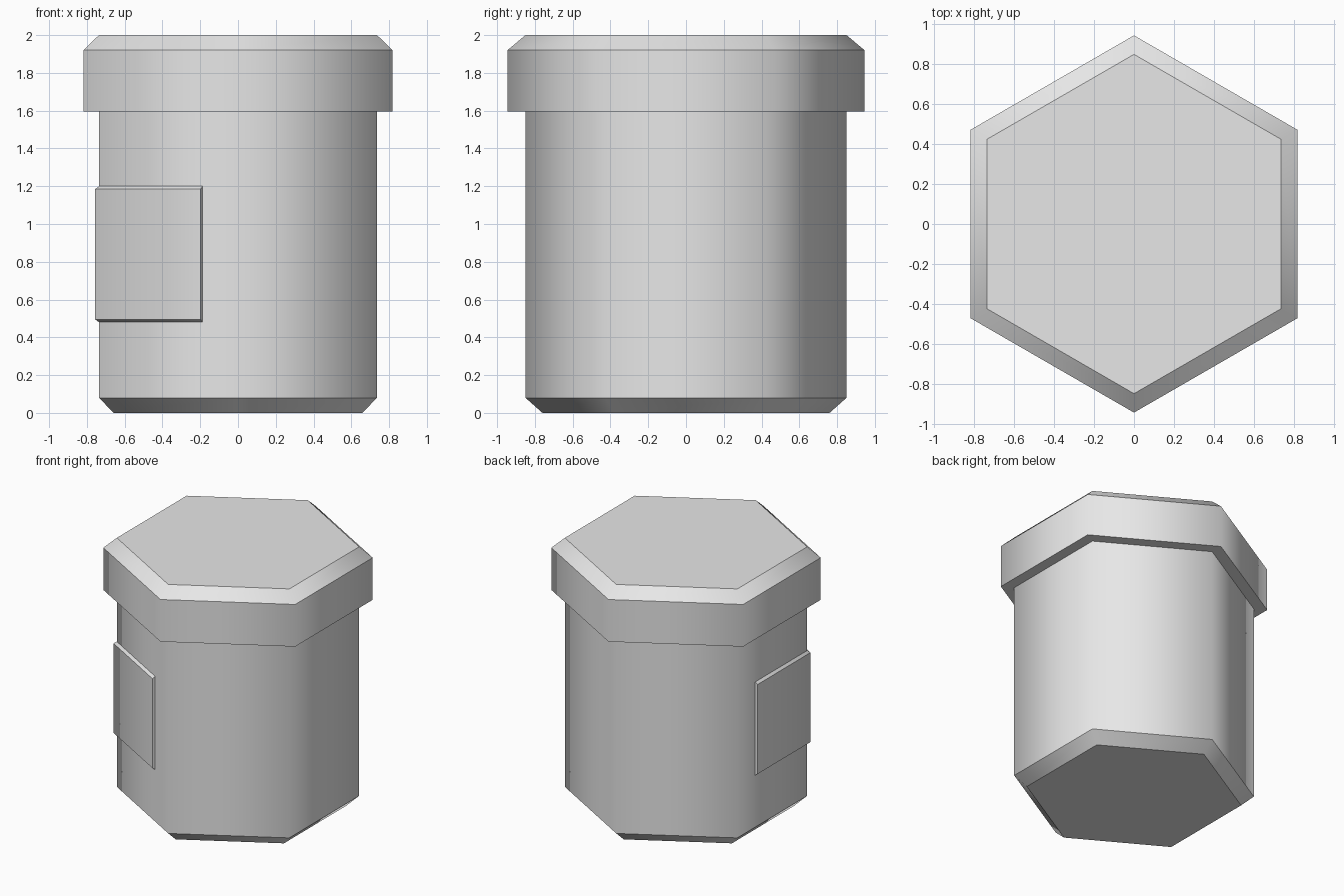
import bpy
import bmesh
from math import cos, sin, radians
from mathutils import Vector

# Remove the default cube
cube = bpy.data.objects.get("Cube")
if cube:
    bpy.data.objects.remove(cube, do_unlink=True)

# Single plain grey material
GREY = (0.8, 0.8, 0.8, 1.0)
grey = bpy.data.materials.new("light grey")
grey.use_nodes = True
grey.diffuse_color = GREY
grey.node_tree.nodes["Principled BSDF"].inputs["Base Color"].default_value = GREY


def corner(radius, degrees, z=0.0):
    return Vector((radius * cos(radians(degrees)), radius * sin(radians(degrees)), z))


def finish(name, bm):
    """Smooth shade (marked edges stay crisp) and add to the scene."""
    for face in bm.faces:
        face.smooth = True
    mesh = bpy.data.meshes.new(name)
    bm.to_mesh(mesh)
    bm.free()
    mesh.materials.append(grey)
    obj = bpy.data.objects.new(name, mesh)
    bpy.context.scene.collection.objects.link(obj)
    return obj


def hex_lathe(name, profile, cap_bottom=False, cap_top=False):
    """Hexagonal shell through (radius, z) rings, with crisp ring edges."""
    bm = bmesh.new()
    rings = [[bm.verts.new(corner(r, 30 + 60 * i, z)) for i in range(6)]
             for r, z in profile]
    for low, high in zip(rings, rings[1:]):
        for i in range(6):
            j = (i + 1) % 6
            bm.faces.new((low[i], low[j], high[j], high[i]))
    if cap_bottom:
        bm.faces.new(rings[0][::-1])
    if cap_top:
        bm.faces.new(rings[-1])
    for ring in rings:
        for i in range(6):
            edge = bm.edges.get((ring[i - 1], ring[i]))
            edge.smooth = False
    return finish(name, bm)


def label_outline(bm, radius, reach, z_low, z_high):
    """Outline wrapped round one corner, reaching along both adjoining sides."""
    middle = corner(radius, 210)
    start = middle.lerp(corner(radius, 150), reach)
    end = middle.lerp(corner(radius, 270), reach)
    path = [(p, z_low) for p in (start, middle, end)]
    path += [(p, z_high) for p in (end, middle, start)]
    return [bm.verts.new((p.x, p.y, z)) for p, z in path]


# Jar body with chamfered foot
hex_lathe("jar_body", [(0.76, 0.0), (0.85, 0.08), (0.85, 1.595)], cap_bottom=True)

# Overhanging lid with chamfered top
hex_lathe("jar_lid", [(0.85, 1.595), (0.945, 1.595), (0.945, 1.92), (0.85, 2.0)],
          cap_top=True)

# Raised label folded round a corner
bm = bmesh.new()
back = label_outline(bm, 0.85, 0.745, 0.48, 1.2)
front = label_outline(bm, 0.873, 0.738, 0.495, 1.185)
for i in range(6):
    j = (i + 1) % 6
    bm.faces.new((back[i], back[j], front[j], front[i]))
bm.faces.new((front[0], front[1], front[4], front[5]))
bm.faces.new((front[1], front[2], front[3], front[4]))
for i in range(6):
    bm.edges.get((front[i - 1], front[i])).smooth = False
    if i not in (1, 4):
        bm.edges.get((back[i], front[i])).smooth = False
finish("label_plate", bm)
